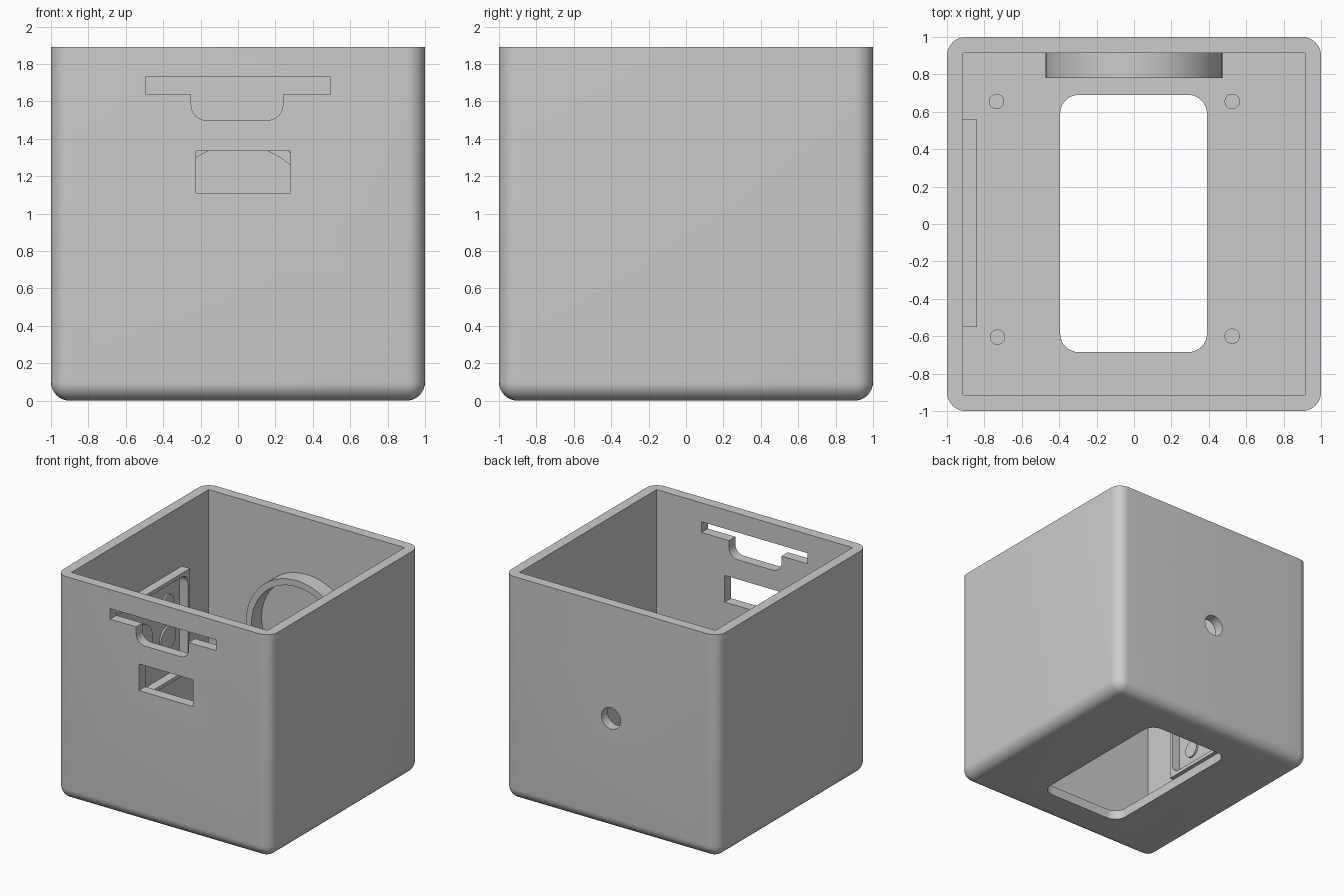
import bpy, bmesh
from math import sin, cos, pi, radians

cube = bpy.data.objects.get("Cube")
if cube:
    bpy.data.objects.remove(cube, do_unlink=True)

grey = bpy.data.materials.new("matte_grey")
grey.use_nodes = True
colour = (0.6, 0.6, 0.6, 1)
grey.diffuse_color = colour
grey.node_tree.nodes["Principled BSDF"].inputs["Base Color"].default_value = colour

HEIGHT, WALL, MID = 1.89, 0.915, 0.945


def finish(name, bm):
    bmesh.ops.recalc_face_normals(bm, faces=bm.faces)
    mesh = bpy.data.meshes.new(name)
    bm.to_mesh(mesh)
    bm.free()
    mesh.materials.append(grey)
    obj = bpy.data.objects.new(name, mesh)
    bpy.context.collection.objects.link(obj)
    return obj


def select(obj):
    bpy.ops.object.select_all(action='DESELECT')
    obj.select_set(True)
    bpy.context.view_layer.objects.active = obj


def prism(name, outline, axis, lo, hi):
    """Extrude a 2D outline along an axis from lo to hi."""
    place = {'x': lambda u, v: (lo, u, v),
             'y': lambda u, v: (u, lo, v),
             'z': lambda u, v: (u, v, lo)}[axis]
    bm = bmesh.new()
    face = bm.faces.new([bm.verts.new(place(u, v)) for u, v in outline])
    new = bmesh.ops.extrude_face_region(bm, geom=[face])["geom"]
    offset = [hi - lo if a == axis else 0 for a in "xyz"]
    bmesh.ops.translate(bm, vec=offset,
                        verts=[g for g in new if isinstance(g, bmesh.types.BMVert)])
    return finish(name, bm)


def arc(u, v, r, start, end, steps):
    return [(u + r * cos(radians(start + (end - start) * i / steps)),
             v + r * sin(radians(start + (end - start) * i / steps)))
            for i in range(steps + 1)]


def circle(u, v, r, steps=64):
    return arc(u, v, r, 0, 360, steps)[:-1]


def rounded_rect(u0, u1, v0, v1, r):
    corners = [(u1 - r, v1 - r), (u0 + r, v1 - r), (u0 + r, v0 + r), (u1 - r, v0 + r)]
    return [p for i, (u, v) in enumerate(corners)
            for p in arc(u, v, r, i * 90, i * 90 + 90, 8)]


def rect(u0, u1, v0, v1):
    return [(u0, v0), (u1, v0), (u1, v1), (u0, v1)]


def cut(obj, cutter):
    """Subtract a cutter, then remove it."""
    cutter.hide_render = True
    mod = obj.modifiers.new("cut", 'BOOLEAN')
    mod.operation, mod.solver, mod.object = 'DIFFERENCE', 'EXACT', cutter
    select(obj)
    bpy.ops.object.modifier_apply(modifier=mod.name)
    bpy.data.objects.remove(cutter, do_unlink=True)


def smooth(obj):
    select(obj)
    bpy.ops.object.shade_smooth_by_angle(angle=radians(30))


# Outer case: every edge rounded except the top rim
bm = bmesh.new()
bmesh.ops.create_cube(bm, size=2)
for v in bm.verts:
    v.co.z = HEIGHT if v.co.z > 0 else 0
edges = [e for e in bm.edges if any(v.co.z < 0.01 for v in e.verts)]
bmesh.ops.bevel(bm, geom=edges, offset=0.1, offset_type='OFFSET', segments=8,
                profile=0.5, affect='EDGES')
case = finish("case", bm)

# Square cavity, open at the top
cut(case, prism("cavity", rect(-WALL, WALL, -WALL, WALL), 'z', 0.08, 2.2))

# Rounded opening in the floor
cut(case, prism("floor_opening", rounded_rect(-0.395, 0.39, -0.685, 0.69, 0.1),
                'z', -0.2, 0.3))

# Stepped slot and window in the front wall
slot = [(0.495, 1.64), (0.495, 1.73), (-0.495, 1.73), (-0.495, 1.64), (-0.25, 1.64)]
slot += arc(-0.17, 1.58, 0.08, 180, 270, 8) + arc(0.16, 1.58, 0.08, 270, 360, 8)
slot += [(0.24, 1.64)]
cut(case, prism("front_slot", slot, 'y', -1.2, -0.8))
cut(case, prism("front_window", rect(-0.225, 0.28, 1.11, 1.335), 'y', -1.2, -0.8))

# Cable hole in the back wall
cut(case, prism("cable_hole", circle(0, 0.935, 0.09, 32), 'y', 0.8, 1.2))
smooth(case)

# Round collar inside the back wall
collar = prism("back_collar", circle(0, MID, 0.473), 'y', 0.78, 0.93)
cut(collar, prism("collar_bore", circle(0, MID, 0.42), 'y', 0.7, 1.1))
smooth(collar)

# Shallow tray frame on the inside of the side wall
tray = prism("side_tray", rect(-0.55, 0.56, 0.51, 1.38), 'x', -0.93, -0.84)
cut(tray, prism("tray_recess", rounded_rect(-0.52, 0.53, 0.54, 1.35, 0.08),
                'x', -1.1, -0.7))
smooth(tray)

# Low round pads inside the tray
for y, z, r in [(0.36, 0.85, 0.1), (0.36, 1.15, 0.07), (0, MID, 0.15),
                (-0.36, 0.72, 0.07), (-0.36, 1.15, 0.07)]:
    smooth(prism("tray_pad", circle(y, z, r, 32), 'x', -0.93, -0.9))

# Four mounting pegs on the floor
for x, y in [(-0.735, 0.655), (0.525, 0.655), (-0.73, -0.605), (0.525, -0.6)]:
    smooth(prism("floor_peg", circle(x, y, 0.041, 24), 'z', 0.06, 0.15))
